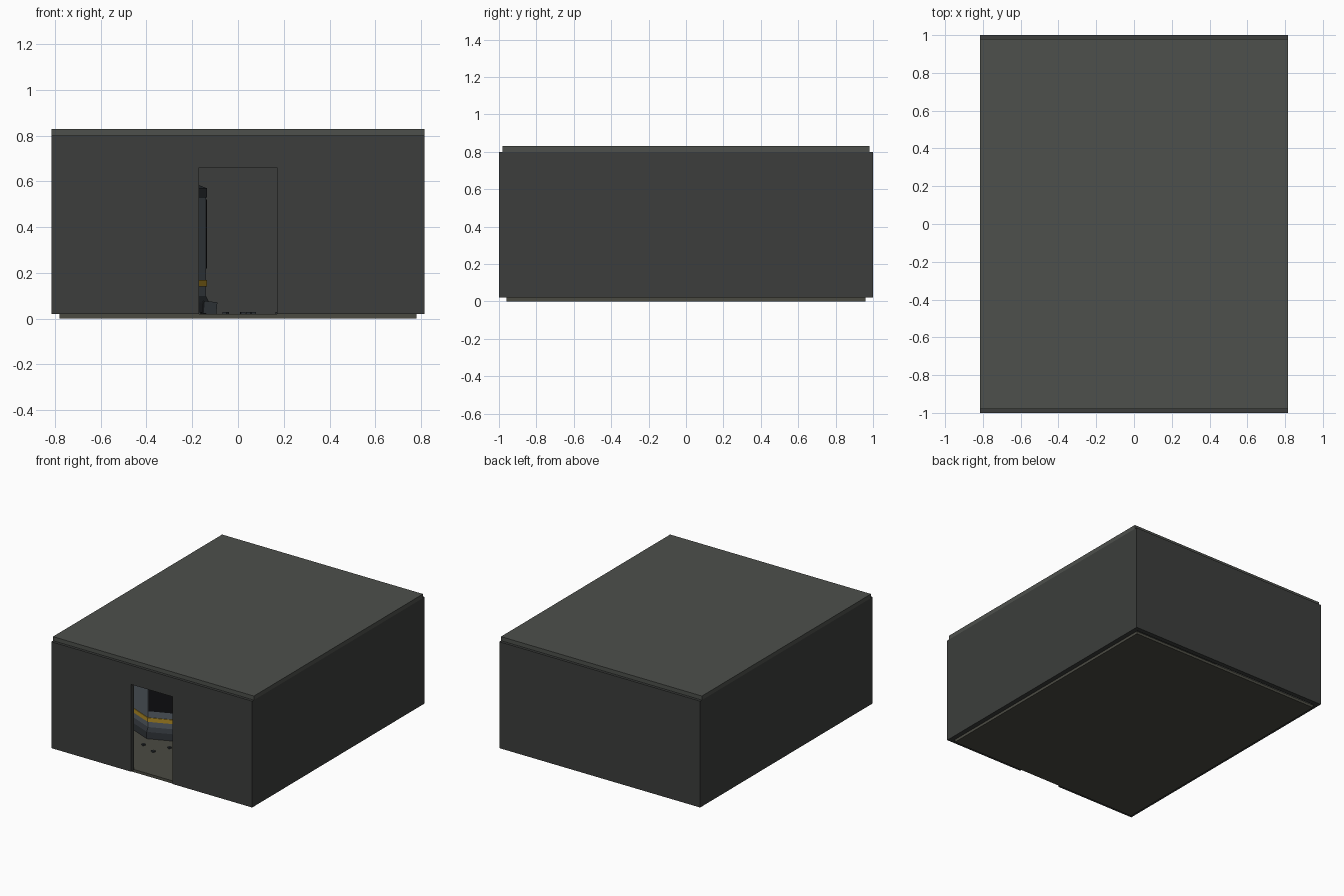
import bpy, bmesh, math, random
from mathutils import Matrix

if "Cube" in bpy.data.objects:
    bpy.data.objects.remove(bpy.data.objects["Cube"])

random.seed(4)


def mat(name, r, g, b):
    m = bpy.data.materials.new(name)
    m.diffuse_color = (r, g, b, 1)
    m.use_nodes = True
    m.node_tree.nodes["Principled BSDF"].inputs["Base Color"].default_value = m.diffuse_color
    return m


WALL = mat("dark_wall", 0.045, 0.048, 0.045)
ROOF = mat("roof_grey", 0.075, 0.08, 0.072)
FLOOR = mat("floor_stone", 0.07, 0.07, 0.055)
STEEL = mat("blue_steel", 0.10, 0.12, 0.14)
DARK = mat("dark_steel", 0.03, 0.036, 0.042)
BLACK = mat("black_glass", 0.006, 0.006, 0.007)
YELLOW = mat("yellow_band", 0.45, 0.27, 0.02)


def finish(name, bm, material):
    me = bpy.data.meshes.new(name)
    bmesh.ops.recalc_face_normals(bm, faces=bm.faces)
    bm.to_mesh(me)
    bm.free()
    ob = bpy.data.objects.new(name, me)
    bpy.context.collection.objects.link(ob)
    me.materials.append(material)
    return ob


def box(name, x, y, z, material, turn=(0, 0, 0)):
    """Box between (min, max) pairs on each axis."""
    bm = bmesh.new()
    size = [b - a for a, b in (x, y, z)]
    bmesh.ops.create_cube(bm, size=1, matrix=Matrix.Diagonal((*size, 1)))
    ob = finish(name, bm, material)
    ob.location = [(a + b) / 2 for a, b in (x, y, z)]
    ob.rotation_euler = turn
    return ob


def octagon(name, r1, r2, z1, z2, material):
    """Eight-sided ring of the booth, one corner facing front."""
    bm = bmesh.new()
    bmesh.ops.create_cone(bm, cap_ends=True, segments=8, radius1=r1,
                          radius2=r2, depth=z2 - z1)
    ob = finish(name, bm, material)
    ob.location = (CX, CY, (z1 + z2) / 2)
    return ob


# Shell
W, L, T = 0.815, 1.0, 0.035
Z0, Z1, DOOR_W, DOOR_Z = 0.02, 0.80, 0.17, 0.66
box("floor_slab", (-0.78, 0.78), (-0.96, 0.96), (0, 0.02), FLOOR)
box("roof_slab", (-W, W), (-0.98, 0.98), (Z1, 0.83), ROOF)
box("back_wall", (-W, W), (L - T, L), (Z0, Z1), WALL)
for side, s in (("left", -1), ("right", 1)):
    box(side + "_wall", sorted((s * (W - T), s * W)), (-L + T, L - T), (Z0, Z1), WALL)

# Front wall with its doorway as one profile
bm = bmesh.new()
outline = [(-W, Z0), (-DOOR_W, Z0), (-DOOR_W, DOOR_Z), (DOOR_W, DOOR_Z),
           (DOOR_W, Z0), (W, Z0), (W, Z1), (-W, Z1)]
face = bm.faces.new([bm.verts.new((x, -L, z)) for x, z in outline])
ext = bmesh.ops.extrude_face_region(bm, geom=[face])
for v in ext["geom"]:
    if isinstance(v, bmesh.types.BMVert):
        v.co.y += T
finish("front_wall", bm, WALL)

# Octagonal booth inside, left of the door
CX, CY, R = -0.38, -0.26, 0.245
octagon("booth_base", R + 0.01, R + 0.01, 0.02, 0.07, DARK)
octagon("booth_base_bevel", R + 0.01, R - 0.005, 0.07, 0.10, DARK)
octagon("booth_body", R - 0.005, R - 0.005, 0.10, 0.53, STEEL)
octagon("booth_band", R, R, 0.14, 0.17, YELLOW)
octagon("booth_cap", R, R, 0.53, 0.57, DARK)
octagon("booth_cap_top", R, R - 0.10, 0.57, 0.61, DARK)

# Dark windows on alternating booth sides
for i in range(4):
    a = math.radians(-67.5 + 90 * i)
    d = R * math.cos(math.pi / 8)
    w = box("booth_window", (-0.004, 0.004), (-0.085, 0.085), (0.22, 0.52),
            BLACK, (0, 0, a))
    w.location.x, w.location.y = CX + d * math.cos(a), CY + d * math.sin(a)

# Loose block and rubble on the floor
box("fallen_block", (-0.16, -0.10), (-0.33, -0.27), (0.02, 0.075), DARK, (0, 0.1, 0.3))
spots = [(-0.34, -0.61), (-0.225, -0.66), (-0.17, -0.55)]
spots += [(random.uniform(-0.1, 0.6), random.uniform(-0.8, 0.8)) for _ in range(8)]
for x, y in spots:
    box("rubble", (x - 0.01, x + 0.01), (y - 0.01, y + 0.01), (0.018, 0.03),
        DARK, (0, 0, random.uniform(0, 1.5)))
